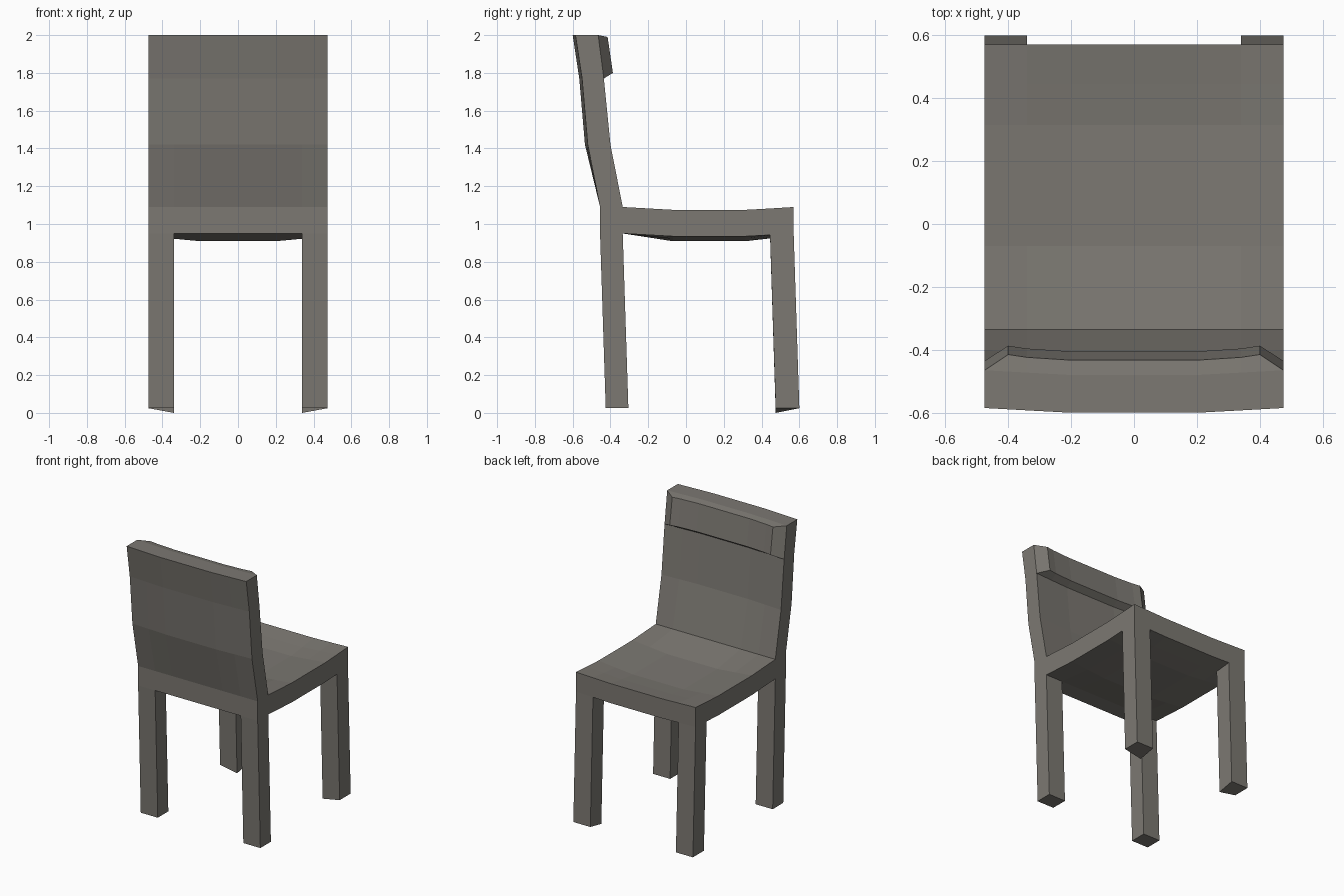
import bpy
import bmesh
from itertools import product

if "Cube" in bpy.data.objects:
    bpy.data.objects.remove(bpy.data.objects["Cube"])

# Stations across the width, and how far each one sinks into the curved panels
WIDTH = [-0.475, -0.34, -0.2, 0.2, 0.34, 0.475]
CURVE = [0, 0.5, 1, 1, 0.5, 0]

# Seat outline from rear to front: depth, top height, sag
SEAT = [(-0.455, 1.09, 0), (-0.335, 1.09, 0), (-0.07, 1.075, 1),
        (0.315, 1.075, 1), (0.445, 1.082, 0.7), (0.57, 1.09, 0.35)]
THICKNESS = 0.14
SAG = 0.026
BOW = 0.015

# Backrest levels: height, rear depth, front depth
BACK = {2: (1.42, -0.52, -0.40), 3: (1.77, -0.55, -0.435), 4: (2.0, -0.585, -0.465)}
# Headrest pad edge: height, depth
PAD = {3: (1.80, -0.387), 4: (1.99, -0.415)}
FOOT_DEPTH = [-0.425, -0.305, 0, 0, 0.475, 0.60]


def position(i, j, k):
    """Place a lattice corner: i across, j rear to front, k upward."""
    x, curve = WIDTH[i], CURVE[i]
    if k == -1:                       # feet
        inner_corner = j == 4 and i in (1, 4)
        return x, FOOT_DEPTH[j], 0 if inner_corner else 0.025
    if k < 2:                         # seat
        y, z, sag = SEAT[j]
        return x, y, z - SAG * sag * curve - (THICKNESS if k == 0 else 0)
    if j == 2:                        # headrest pad
        z, y = PAD[k]
        x = max(-0.4, min(0.4, x))
        return x, y - BOW * 1.2 * curve, z
    z, rear, front = BACK[k]          # backrest
    return x, (front if j else rear) - BOW * curve, z


# Solid cells of each part; neighbouring cells merge into one closed body
columns = range(5)
cells = list(product(columns, columns, [0]))           # seat
cells += list(product([0, 4], [0, 4], [-1]))           # legs
cells += list(product(columns, [0], [1, 2, 3]))        # backrest
cells += list(product(columns, [1], [3]))              # headrest

SIDES = {
    (-1, 0, 0): [(0, 0, 0), (0, 0, 1), (0, 1, 1), (0, 1, 0)],
    (1, 0, 0): [(1, 0, 0), (1, 1, 0), (1, 1, 1), (1, 0, 1)],
    (0, -1, 0): [(0, 0, 0), (1, 0, 0), (1, 0, 1), (0, 0, 1)],
    (0, 1, 0): [(0, 1, 0), (0, 1, 1), (1, 1, 1), (1, 1, 0)],
    (0, 0, -1): [(0, 0, 0), (0, 1, 0), (1, 1, 0), (1, 0, 0)],
    (0, 0, 1): [(0, 0, 1), (1, 0, 1), (1, 1, 1), (0, 1, 1)],
}


def shift(a, b):
    return tuple(p + q for p, q in zip(a, b))


# Skin only the exposed sides of the cells
bm = bmesh.new()
corners = {}
filled = set(cells)
for cell in cells:
    for direction, square in SIDES.items():
        if shift(cell, direction) in filled:
            continue
        loop = []
        for offset in square:
            key = shift(cell, offset)
            if key not in corners:
                corners[key] = bm.verts.new(position(*key))
            loop.append(corners[key])
        bm.faces.new(loop)
bmesh.ops.recalc_face_normals(bm, faces=bm.faces[:])

mesh = bpy.data.meshes.new("chair_body")
bm.to_mesh(mesh)
bm.free()
chair = bpy.data.objects.new("chair_body", mesh)
bpy.context.collection.objects.link(chair)

# Warm grey finish
grey = bpy.data.materials.new("warm_grey")
grey.use_nodes = True
color = (0.2, 0.188, 0.168, 1)
grey.diffuse_color = color
grey.node_tree.nodes["Principled BSDF"].inputs["Base Color"].default_value = color
mesh.materials.append(grey)
